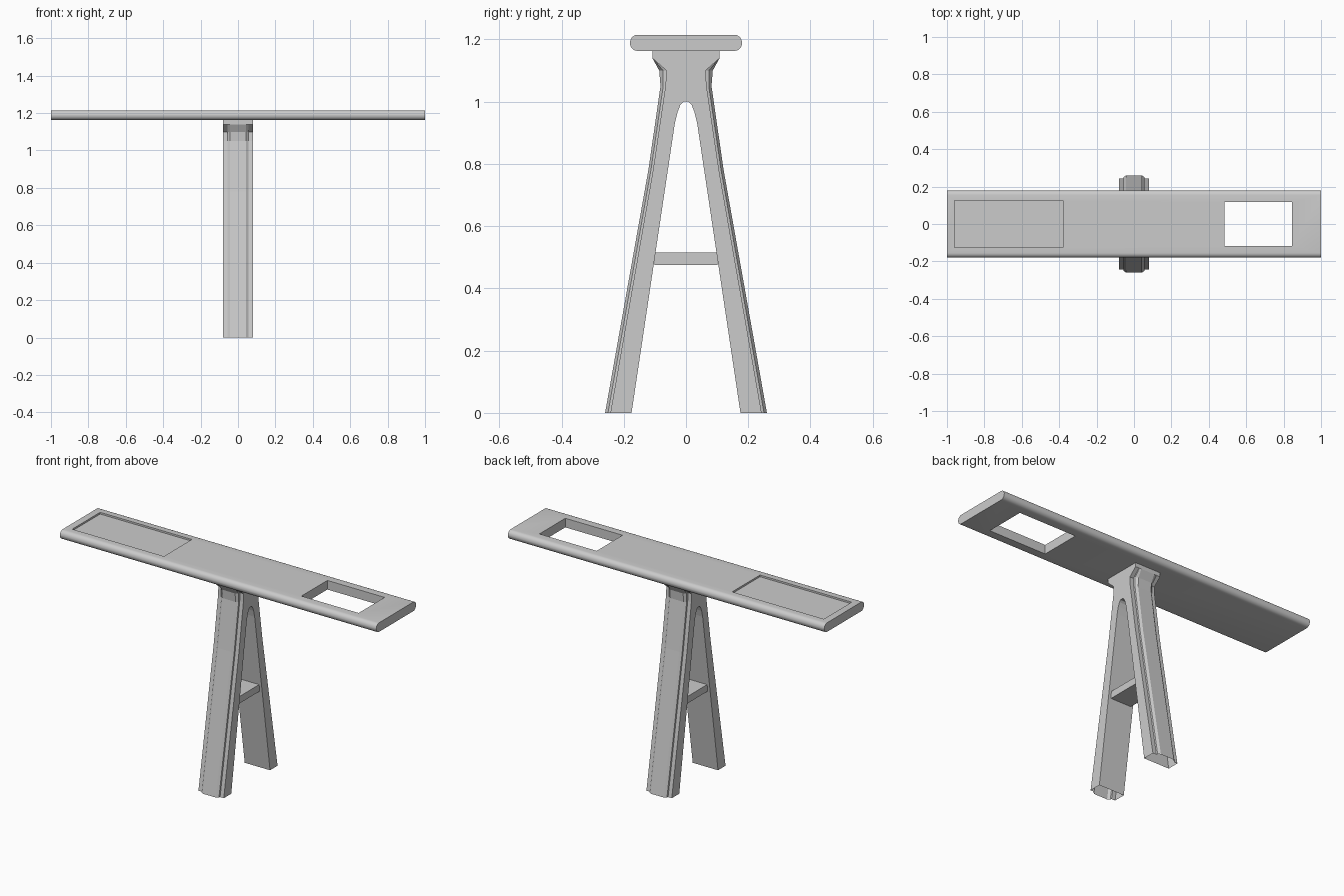
import bpy, bmesh
from math import sin, cos, pi

if "Cube" in bpy.data.objects:
    bpy.data.objects.remove(bpy.data.objects["Cube"])


def finish(bm, name):
    bmesh.ops.remove_doubles(bm, verts=bm.verts, dist=1e-5)
    bmesh.ops.recalc_face_normals(bm, faces=bm.faces)
    me = bpy.data.meshes.new(name)
    bm.to_mesh(me)
    bm.free()
    ob = bpy.data.objects.new(name, me)
    bpy.context.collection.objects.link(ob)
    return ob


def box(name, x0, x1, y0, y1, z0, z1):
    bm = bmesh.new()
    bmesh.ops.create_cube(bm, size=1)
    for v in bm.verts:
        v.co = ((x0 + x1) / 2 + v.co.x * (x1 - x0),
                (y0 + y1) / 2 + v.co.y * (y1 - y0),
                (z0 + z1) / 2 + v.co.z * (z1 - z0))
    return finish(bm, name)


def strip(bm, rows):
    """Skin a grid of points with quads."""
    grid = [[bm.verts.new(p) for p in r] for r in rows]
    for a, b in zip(grid, grid[1:]):
        for i in range(len(a) - 1):
            bm.faces.new((a[i], a[i + 1], b[i + 1], b[i]))


# Board: rounded-edge slab, extruded along x
HALF, Z0, Z1, R, SEG = 0.18, 1.163, 1.215, 0.025, 5
profile = []
for k, (sy, cz) in enumerate([(1, Z1 - R), (-1, Z1 - R), (-1, Z0 + R), (1, Z0 + R)]):
    for i in range(SEG + 1):
        a = (k + i / SEG) * pi / 2
        profile.append((sy * (HALF - R) + R * cos(a), cz + R * sin(a)))
bm = bmesh.new()
end = bm.faces.new([bm.verts.new((-1, y, z)) for y, z in profile])
ext = bmesh.ops.extrude_face_region(bm, geom=[end], use_keep_orig=True)
bmesh.ops.translate(bm, vec=(2, 0, 0),
                    verts=[g for g in ext["geom"] if isinstance(g, bmesh.types.BMVert)])
board = finish(bm, "board")

# Through opening and shallow recess
cutters = [box("opening_cutter", 0.483, 0.845, -0.117, 0.117, 1.0, 1.4),
           box("recess_cutter", -0.96, -0.38, -0.126, 0.126, Z1 - 0.01, 1.4)]
bpy.context.view_layer.objects.active = board
board.select_set(True)
for c in cutters:
    c.hide_render = True
    m = board.modifiers.new(c.name, 'BOOLEAN')
    m.operation = 'DIFFERENCE'
    m.solver = 'EXACT'
    m.object = c
    bpy.ops.object.modifier_apply(modifier=m.name)
for c in cutters:
    bpy.data.objects.remove(c)
bpy.ops.object.shade_smooth_by_angle(angle=0.6)

# A-frame: open-bottomed shell with a raised rib down each outer face
W = 0.08
outer = [  # z, side edge y, rib y
    (0, 0.243, 0.26), (0.78, 0.106, 0.121), (1.05, 0.066, 0.082),
    (1.10, 0.063, 0.086), (1.14, 0.108, 0.108), (Z0, 0.108, 0.108)]
arch = [(0.175, 0), (0.036, 0.93), (0.027, 0.967), (0.018, 0.99), (0.008, 1.0)]
arch = arch + [(-y, z) for y, z in reversed(arch)]
bm = bmesh.new()
for s in (1, -1):
    rows = []
    for z, e, r in outer:
        half = [(W, e), (0.057, e), (0.055, e + (r - e) * 0.45), (0.042, r)]
        section = half + [(-x, y) for x, y in reversed(half)]
        rows.append([(x, s * y, z) for x, y in section])
    strip(bm, rows)
strip(bm, [[(W, y, z), (-W, y, z)] for y, z in arch])
edge = [(e, z) for z, e, r in outer]
loop = edge + [(-y, z) for y, z in reversed(edge)] + arch[::-1]
for x in (W, -W):
    bm.faces.new([bm.verts.new((x, y, z)) for y, z in loop])
frame = finish(bm, "a_frame_legs")

# Crossbar between the legs
box("crossbar", -0.065, 0.065, -0.102, 0.102, 0.475, 0.515)
